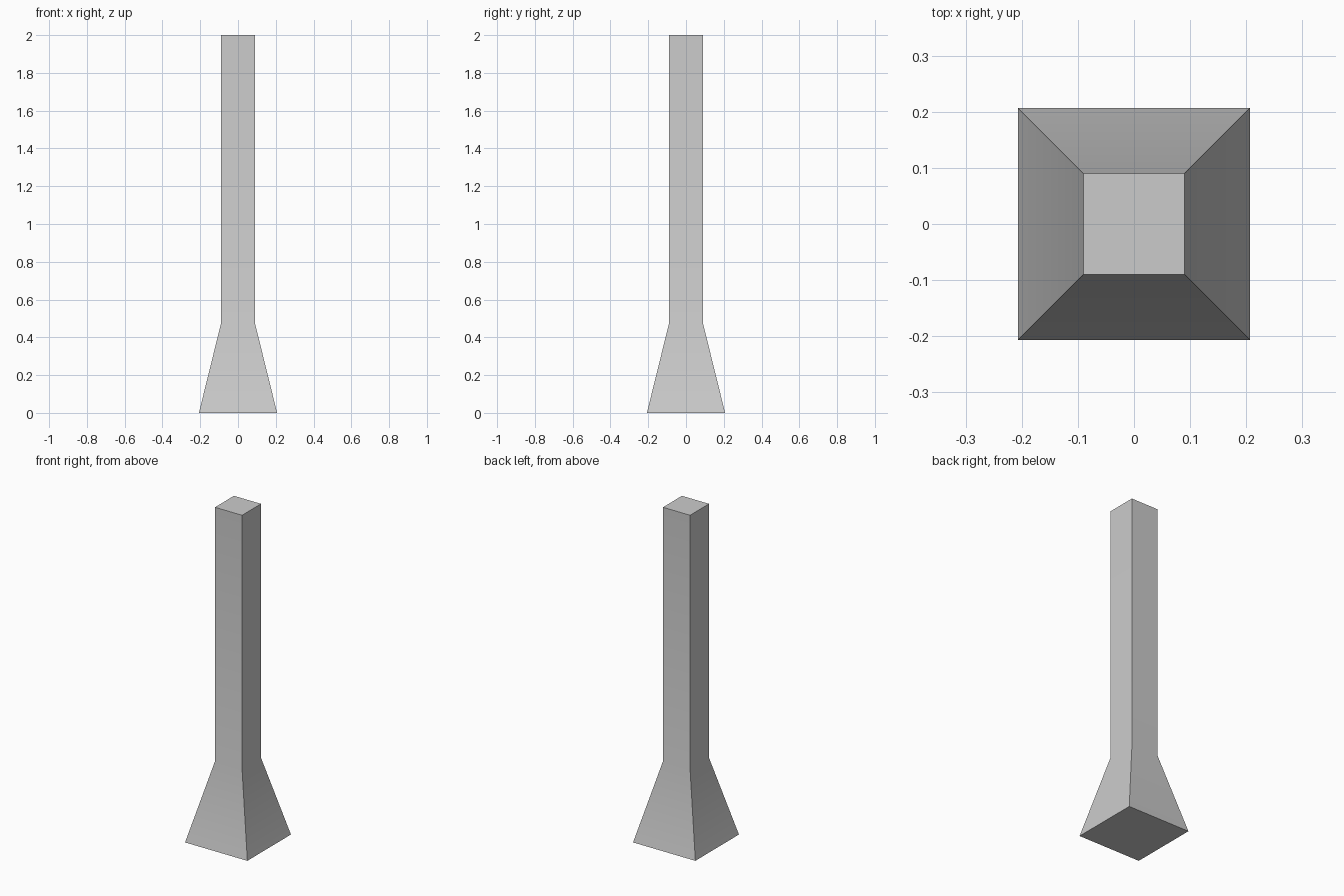
import bpy, bmesh, math

if "Cube" in bpy.data.objects:
    bpy.data.objects.remove(bpy.data.objects["Cube"])

# Square post with a flared foot: (height, half width) of each section
SECTIONS = [(0.0, 0.207), (0.474, 0.09), (2.0, 0.09)]
CORNERS = [(-1, -1), (1, -1), (1, 1), (-1, 1)]

bm = bmesh.new()
rings = [[bm.verts.new((sx * h, sy * h, z)) for sx, sy in CORNERS] for z, h in SECTIONS]

# Side walls
for low, high in zip(rings, rings[1:]):
    for i in range(4):
        j = (i + 1) % 4
        bm.faces.new((low[i], low[j], high[j], high[i]))

# Bottom and top caps
bm.faces.new(rings[0][::-1])
bm.faces.new(rings[-1])

mesh = bpy.data.meshes.new("flared_post")
bm.to_mesh(mesh)
bm.free()
post = bpy.data.objects.new("flared_post", mesh)
bpy.context.collection.objects.link(post)

# Soft bend at the flare, sharp corners elsewhere
bpy.context.view_layer.objects.active = post
post.select_set(True)
bpy.ops.object.shade_smooth_by_angle(angle=math.radians(30))
